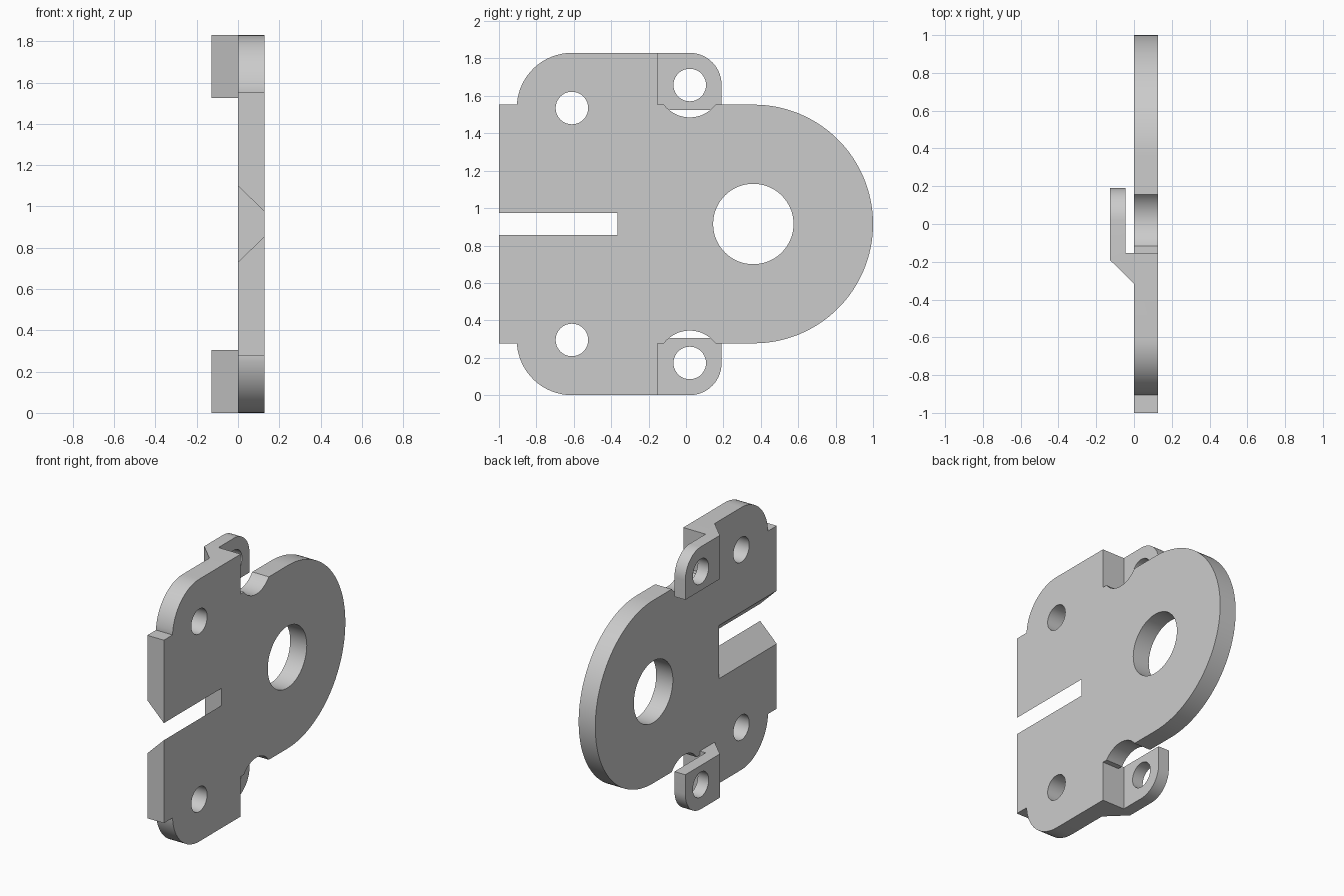
import bpy
import bmesh
from math import sin, cos, radians

if "Cube" in bpy.data.objects:
    bpy.data.objects.remove(bpy.data.objects["Cube"], do_unlink=True)

MID = 0.915      # height of the symmetry plane
T = 0.128        # plate thickness

grey = bpy.data.materials.new("plain grey")
grey.use_nodes = True
colour = (0.6, 0.6, 0.6, 1)
grey.diffuse_color = colour
grey.node_tree.nodes["Principled BSDF"].inputs["Base Color"].default_value = colour


def arc(cy, cz, r, start, end, steps):
    """Points on an arc, angles in degrees."""
    angles = [radians(start + (end - start) * i / steps) for i in range(steps + 1)]
    return [(cy + r * cos(a), cz + r * sin(a)) for a in angles]


def prism(name, points, axis, low, high, rounded=None):
    """Extrude a 2D profile along an axis; optionally round chosen edges."""
    place = {"x": lambda p, d: (d, p[0], p[1]),
             "y": lambda p, d: (p[0], d, p[1]),
             "z": lambda p, d: (p[0], p[1], d)}[axis]
    bm = bmesh.new()
    a = [bm.verts.new(place(p, low)) for p in points]
    b = [bm.verts.new(place(p, high)) for p in points]
    bm.faces.new(a)
    bm.faces.new(b)
    for i in range(len(a)):
        j = (i + 1) % len(a)
        bm.faces.new((a[i], a[j], b[j], b[i]))
    if rounded:
        test, radius = rounded
        edges = [e for e in bm.edges if all(test(v.co) for v in e.verts)]
        bmesh.ops.bevel(bm, geom=edges, offset=radius, segments=14,
                        profile=0.5, affect="EDGES")
    bmesh.ops.recalc_face_normals(bm, faces=bm.faces)
    mesh = bpy.data.meshes.new(name)
    bm.to_mesh(mesh)
    bm.free()
    mesh.materials.append(grey)
    obj = bpy.data.objects.new(name, mesh)
    bpy.context.collection.objects.link(obj)
    return obj


def combine(target, other, operation):
    """Apply an exact boolean and remove the helper object."""
    mod = target.modifiers.new("combine", "BOOLEAN")
    mod.operation = operation
    mod.solver = "EXACT"
    mod.object = other
    bpy.context.view_layer.objects.active = target
    with bpy.context.temp_override(object=target, active_object=target):
        bpy.ops.object.modifier_apply(modifier=mod.name)
    bpy.data.objects.remove(other, do_unlink=True)


def drill(target, y, z, r, steps):
    circle = arc(y, z, r, 0, 360, steps)[:-1]
    combine(target, prism("hole_cutter", circle, "x", -0.3, 0.3), "DIFFERENCE")


# Plate: upper half outline, mirrored for the lower half
upper = [(-1, MID + 0.638), (-0.904, MID + 0.638)]
upper += arc(-0.61, MID + 0.62, 0.295, 176, 90, 16)
upper += [(-0.153, 2 * MID), (-0.153, MID + 0.638)]
upper += arc(0.02, MID + 0.743, 0.173, 217.4, 322.6, 20)
upper += arc(0.362, MID, 0.638, 90, 0, 32)
lower = [(y, 2 * MID - z) for y, z in reversed(upper[:-1])]
plate = prism("bracket_plate", upper + lower, "x", 0, T)

# Slot that widens towards the tab side
slot = [(-0.02, MID + 0.205), (T + 0.02, MID + 0.04),
        (T + 0.02, MID - 0.04), (-0.02, MID - 0.205)]
combine(plate, prism("slot_cutter", slot, "y", -1.1, -0.365), "DIFFERENCE")

# Large pivot hole and the two mounting holes
drill(plate, 0.36, MID, 0.215, 64)
for side in (-1, 1):
    drill(plate, -0.61, MID + side * 0.62, 0.087, 40)

# Stepped tabs: one at each end, outer corner rounded, with a hole
step = [(0, -0.315), (-T, -0.19), (-T, 0.19), (-0.044, 0.19),
        (-0.044, -0.153), (0, -0.153)]
for name, outer, inner in (("lower_tab", 0, 0.305),
                           ("upper_tab", 2 * MID, 2 * MID - 0.305)):
    def corner(co, outer=outer):
        return abs(co.z - outer) < 0.001 and co.y > 0.18

    tab = prism(name, step, "z", min(outer, inner), max(outer, inner), (corner, 0.17))
    side = 1 if outer > MID else -1
    drill(tab, 0.02, MID + side * 0.743, 0.087, 40)
    combine(plate, tab, "UNION")

# Merge the flat areas and shade
bm = bmesh.new()
bm.from_mesh(plate.data)
bmesh.ops.remove_doubles(bm, verts=bm.verts, dist=0.0002)
bmesh.ops.dissolve_limit(bm, angle_limit=radians(0.5), verts=bm.verts, edges=bm.edges)
bm.to_mesh(plate.data)
bm.free()
bpy.ops.object.select_all(action="DESELECT")
plate.select_set(True)
bpy.context.view_layer.objects.active = plate
bpy.ops.object.shade_smooth_by_angle(angle=radians(30))
